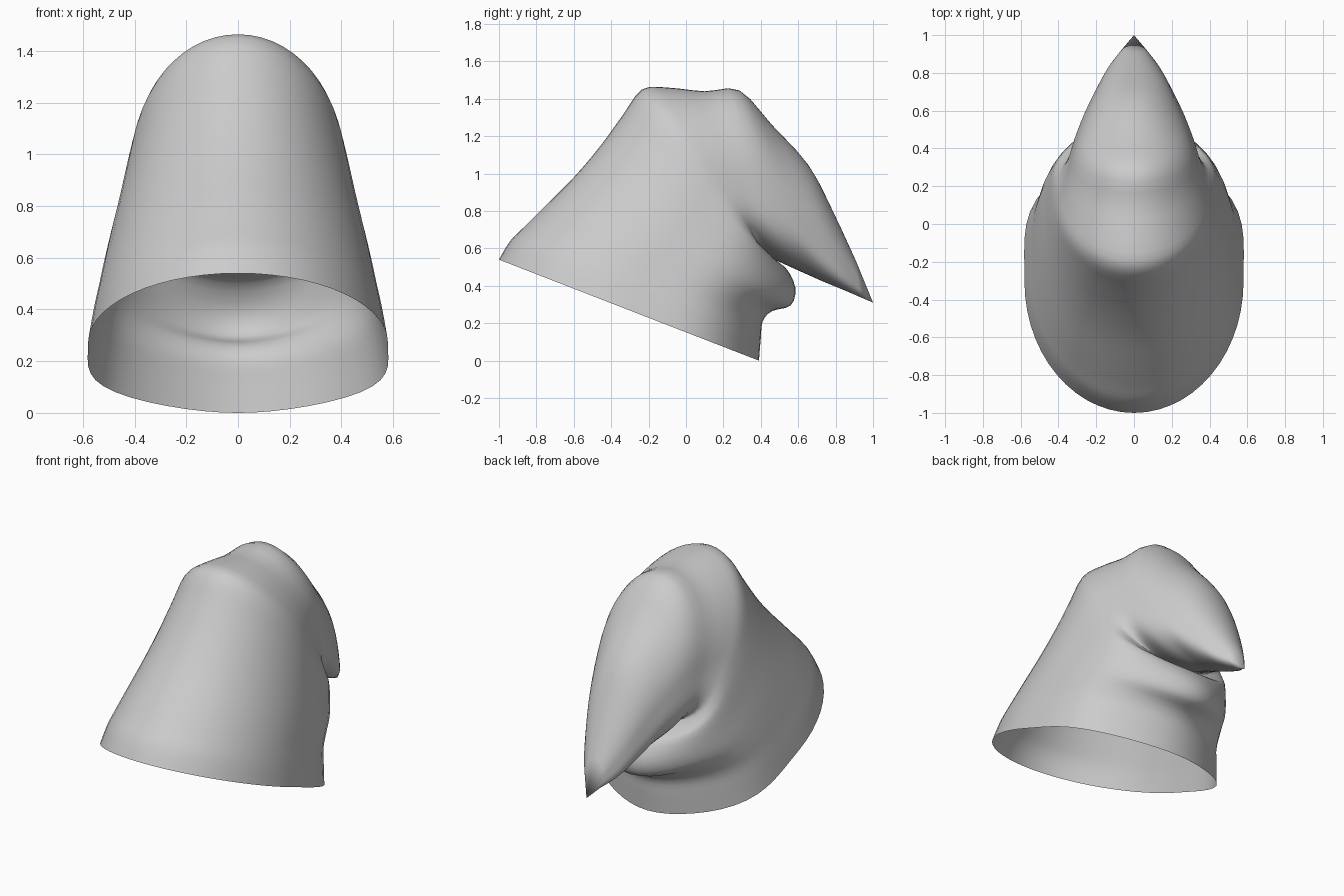
import bpy
import bmesh
import math
from mathutils import Vector

SEGMENTS = 56
STEPS = 3

# Remove the default object
default_cube = bpy.data.objects.get("Cube")
if default_cube:
    bpy.data.objects.remove(default_cube, do_unlink=True)

# Cloth material
cloth = bpy.data.materials.new("grey cloth")
cloth.use_nodes = True
grey = (0.6, 0.6, 0.6, 1)
cloth.diffuse_color = grey
cloth.node_tree.nodes["Principled BSDF"].inputs["Base Color"].default_value = grey

# Cross-sections from the brim to the drooping tip:
# front y, front z, side y, side z, back y, back z, half width
sections = [
    (-1, .54, -.305, .27, .39, 0, .58),
    (-.94, .64, -.27, .38, .4, .12, .56),
    (-.86, .72, -.225, .47, .41, .21, .54),
    (-.75, .83, -.15, .56, .46, .265, .52),
    (-.6, .98, -.06, .66, .56, .295, .495),
    (-.46, 1.145, .02, .77, .585, .39, .465),
    (-.34, 1.31, .09, .89, .53, .5, .435),
    (-.235, 1.45, .13, .97, .45, .54, .41),
    (-.1, 1.46, .18, 1, .38, .59, .385),
    (.1, 1.44, .28, 1, .42, .565, .35),
    (.285, 1.445, .41, .97, .55, .505, .315),
    (.46, 1.26, .55, .87, .65, .46, .265),
    (.655, 1.045, .7, .72, .74, .42, .2),
    (.785, .8, .82, .57, .85, .375, .135),
    (.91, .53, .92, .435, .93, .34, .065),
]


def blend(a, b, c, d, t):
    """Smooth spline value between b and c."""
    return b + .5 * t * (c - a + t * (2 * a - 5 * b + 4 * c - d
                                      + t * (3 * (b - c) + d - a)))


def smooth_sections(rows):
    """Add extra cross-sections between the given ones."""
    last = len(rows) - 1
    result = []
    for i in range(last):
        near = [rows[max(0, min(last, i + k))] for k in (-1, 0, 1, 2)]
        for s in range(STEPS):
            result.append([blend(*values, s / STEPS) for values in zip(*near)])
    result.append(list(rows[last]))
    return result


def add_ring(bm, row):
    """Add one tilted ring, fuller at the rear and drawn to the fold."""
    front = Vector((0, row[0], row[1]))
    side = Vector((0, row[2], row[3]))
    back = Vector((0, row[4], row[5]))
    fold = back + front - 2 * side
    ring = []
    for j in range(SEGMENTS):
        angle = math.tau * j / SEGMENTS
        rear = max(0, -math.cos(angle))
        point = side + (front - side) * math.cos(angle) + fold * rear ** 4
        fullness = .15 * math.sin(2 * angle) ** 2 if rear else 0
        point.x = row[6] * math.sin(angle) * (1 + fullness)
        ring.append(bm.verts.new(point))
    return ring


# Folded hat: one open cloth surface closing at the tip
bm = bmesh.new()
rings = [add_ring(bm, row) for row in smooth_sections(sections)]
for lower, upper in zip(rings, rings[1:]):
    for j in range(SEGMENTS):
        k = (j + 1) % SEGMENTS
        bm.faces.new((lower[j], lower[k], upper[k], upper[j]))
tip = bm.verts.new((0, 1, .31))
for j in range(SEGMENTS):
    bm.faces.new((rings[-1][j], rings[-1][(j + 1) % SEGMENTS], tip))

mesh = bpy.data.meshes.new("folded_hat")
bm.to_mesh(mesh)
bm.free()
mesh.materials.append(cloth)
hat = bpy.data.objects.new("folded_hat", mesh)
bpy.context.collection.objects.link(hat)

# Smooth shading that keeps the sharp fold
bpy.ops.object.select_all(action="DESELECT")
hat.select_set(True)
bpy.context.view_layer.objects.active = hat
bpy.ops.object.shade_smooth_by_angle(angle=math.radians(50))
